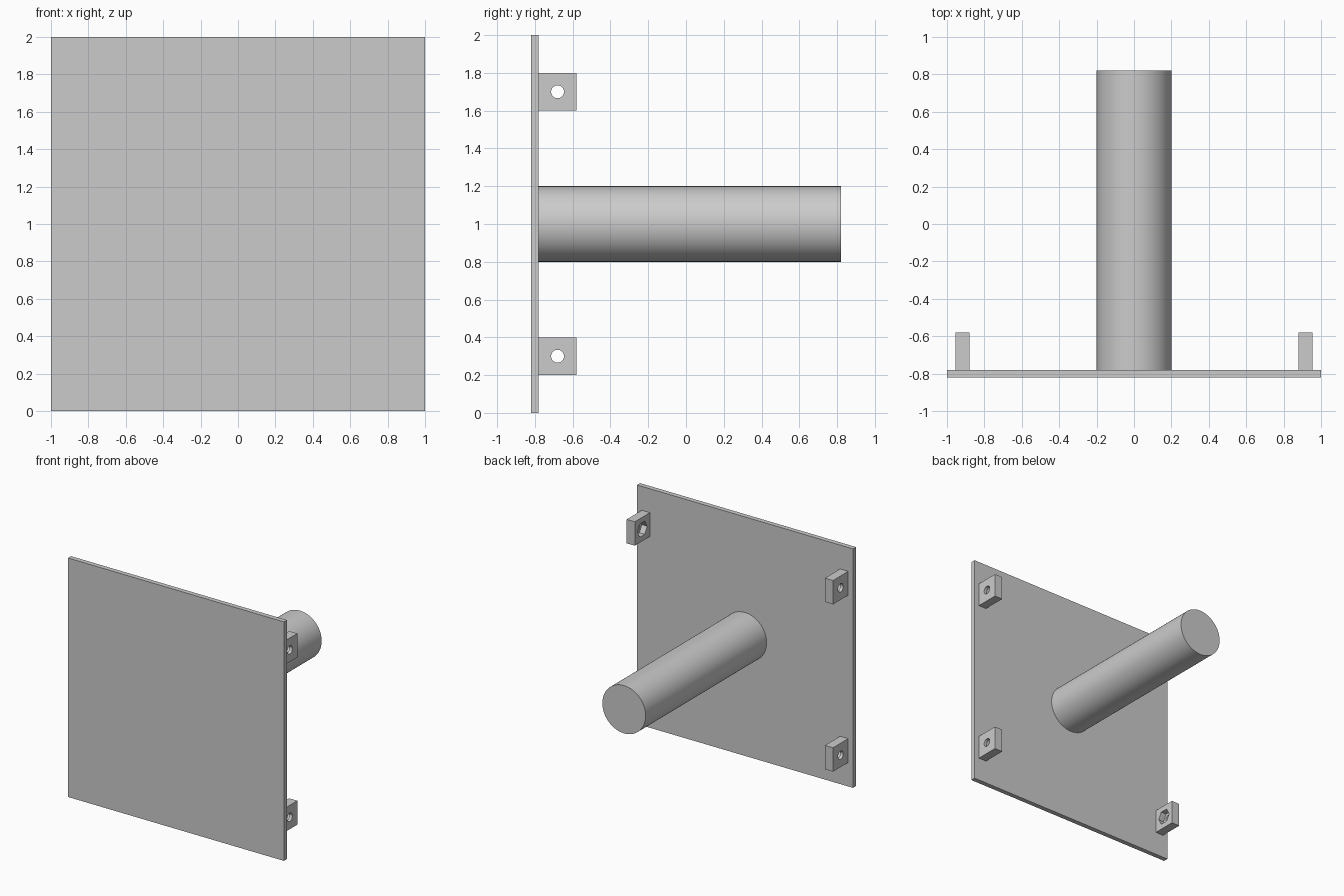
import bpy
from math import radians

if "Cube" in bpy.data.objects:
    bpy.data.objects.remove(bpy.data.objects["Cube"])

grey = bpy.data.materials.new("plain_grey")
grey.use_nodes = True
GREY = (0.6, 0.6, 0.6, 1)
grey.diffuse_color = GREY
grey.node_tree.nodes["Principled BSDF"].inputs["Base Color"].default_value = GREY


def finish(name):
    obj = bpy.context.object
    obj.name = name
    obj.data.materials.append(grey)
    return obj


def box(name, centre, size):
    bpy.ops.mesh.primitive_cube_add(size=1, location=centre)
    obj = finish(name)
    obj.scale = size
    bpy.ops.object.transform_apply(location=False, rotation=False, scale=True)
    return obj


def rod(name, sides, radius, depth, centre, rotation):
    bpy.ops.mesh.primitive_cylinder_add(vertices=sides, radius=radius, depth=depth,
                                        location=centre, rotation=rotation)
    return finish(name)


def cut(obj, cutter):
    mod = obj.modifiers.new(cutter.name, 'BOOLEAN')
    mod.operation = 'DIFFERENCE'
    mod.solver = 'EXACT'
    mod.object = cutter
    cutter.hide_render = True
    cutter.hide_set(True)
    cutter.display_type = 'WIRE'


# Square plate and the round post behind it
box("plate", (0, -0.8, 1), (2, 0.04, 2))
rod("post", 96, 0.2, 1.6, (0, 0.02, 1), (radians(90), 0, 0))
bpy.ops.object.shade_smooth_by_angle(angle=radians(30))

# Four lugs, each with a bolt hole and a hexagonal nut pocket on the inner face
ACROSS = (0, radians(90), 0)
for side, s in (("left", 1), ("right", -1)):
    for level, z in (("upper", 1.7), ("lower", 0.3)):
        label = f"{level}_{side}"
        lug = box(f"{label}_lug", (s * 0.918, -0.68, z), (0.075, 0.2, 0.2))
        cut(lug, rod(f"{label}_hole_cutter", 32, 0.034, 0.2, (s * 0.918, -0.68, z), ACROSS))
        cut(lug, rod(f"{label}_nut_cutter", 6, 0.064, 0.1, (s * 0.88, -0.68, z), ACROSS))
